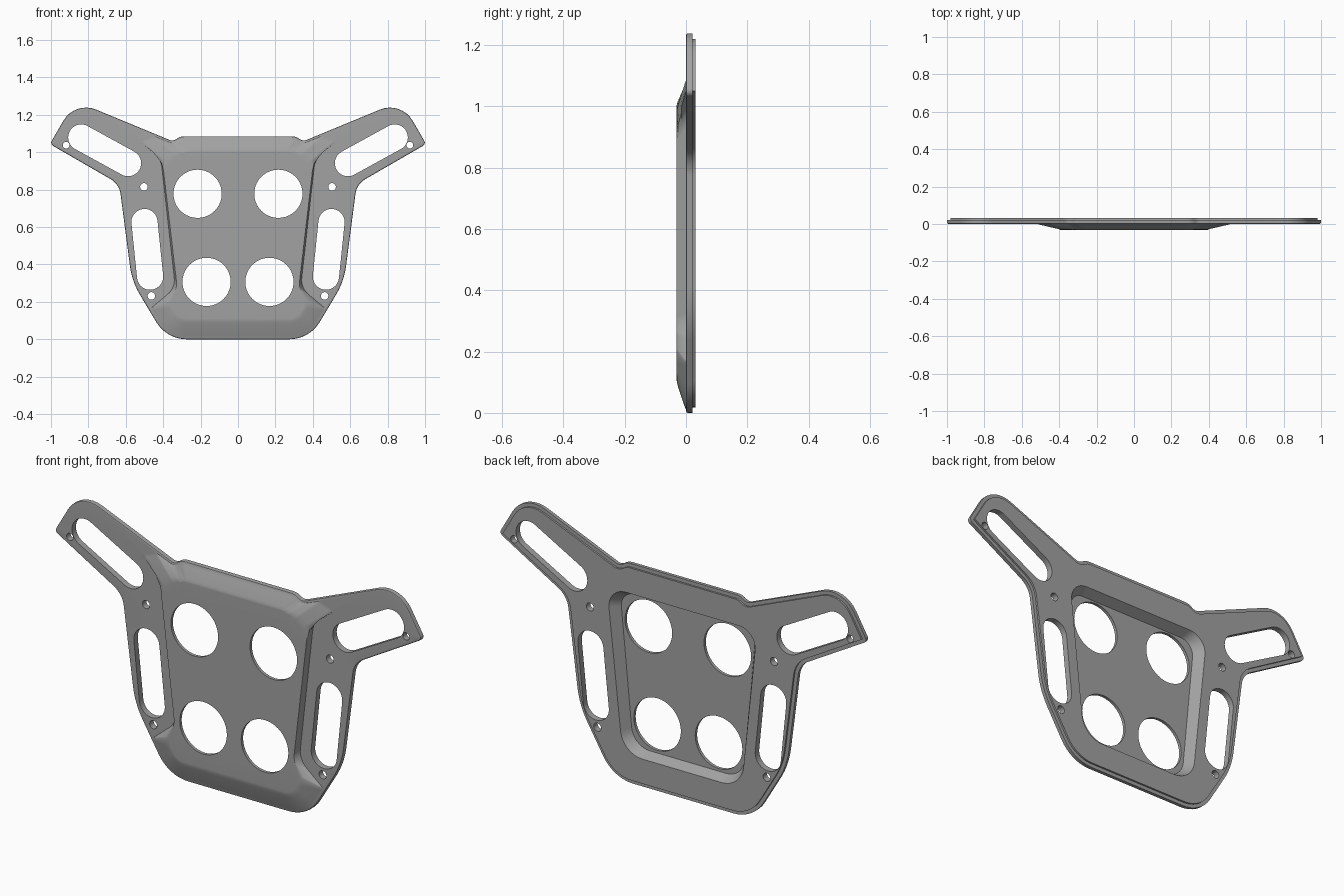
import bpy, bmesh, math
from mathutils import Vector

if "Cube" in bpy.data.objects:
    bpy.data.objects.remove(bpy.data.objects["Cube"], do_unlink=True)

grey = bpy.data.materials.new("satin grey")
grey.use_nodes = True
colour = (0.36, 0.36, 0.36, 1)
grey.diffuse_color = colour
grey.node_tree.nodes["Principled BSDF"].inputs["Base Color"].default_value = colour

bm = bmesh.new()


def rounded(half, steps=8):
    """Mirror half a profile of (x, z, radius) corners and fillet every corner."""
    corners = half + [(-x, z, r) for x, z, r in reversed(half)]
    pts = []
    for i, (x, z, r) in enumerate(corners):
        p = Vector((x, z))
        a = Vector(corners[i - 1][:2]) - p
        b = Vector(corners[(i + 1) % len(corners)][:2]) - p
        slope = math.tan(a.angle(b) / 2)
        cut = min(r / slope, a.length * 0.49, b.length * 0.49)
        a.normalize()
        b.normalize()
        rad = cut * slope
        centre = p + (a + b).normalized() * math.hypot(cut, rad)
        u = p + a * cut - centre
        v = p + b * cut - centre
        turn = math.atan2(u.x * v.y - u.y * v.x, u.dot(v))
        start = math.atan2(u.y, u.x)
        for k in range(steps + 1):
            t = start + turn * k / steps
            pts.append(centre + rad * Vector((math.cos(t), math.sin(t))))
    return pts


def inset(pts, d):
    """Move a clockwise profile inward by d."""
    out = []
    for i, p in enumerate(pts):
        t1 = (p - pts[i - 1]).normalized()
        t2 = (pts[(i + 1) % len(pts)] - p).normalized()
        t = (t1 + t2).normalized()
        out.append(p + Vector((t.y, -t.x)) * d / max(0.5, t.dot(t1)))
    return out


def slot(x1, z1, x2, z2, r, steps=20):
    """Capsule outline; equal ends give a circle."""
    a = math.atan2(z2 - z1, x2 - x1)
    pts = []
    for x, z, start in ((x2, z2, a - math.pi / 2), (x1, z1, a + math.pi / 2)):
        for k in range(steps + (x1 != x2)):
            t = start + math.pi * k / steps
            pts.append(Vector((x + r * math.cos(t), z + r * math.sin(t))))
    return pts


def skin(*rings):
    """Wall through (points, y) rings; returns the first and last vertex loops."""
    loops = [[bm.verts.new((p.x, y, p.y)) for p in pts] for pts, y in rings]
    n = len(loops[0])
    for lo, hi in zip(loops, loops[1:]):
        for i in range(n):
            bm.faces.new((lo[i], lo[(i + 1) % n], hi[(i + 1) % n], hi[i]))
    return loops[0], loops[-1]


def fill(*loops):
    """Flat face bounded by the first loop, with the other loops as holes."""
    edges = [bm.edges.get((loop[i - 1], loop[i]))
             for loop in loops for i in range(len(loop))]
    bmesh.ops.triangle_fill(bm, use_beauty=True, use_dissolve=False,
                            edges=edges, normal=(0, 1, 0))


# Winged plate rim with a softened front edge and a stepped lip on the back
outline = rounded([
    (0.31, 1.085, 0.08), (0.347, 1.058, 0.06), (0.872, 1.275, 0.14),
    (1.006, 1.044, 0.02), (0.635, 0.83, 0.11), (0.567, 0.31, 0.4),
    (0.382, 0, 0.19)])
lip = inset(outline, 0.018)
plate_front, plate_back = skin(
    (inset(outline, 0.006), 0), (inset(outline, 0.002), 0.002),
    (outline, 0.006), (outline, 0.022), (lip, 0.022), (lip, 0.031))

# Raised centre pad, flaring into the arms and the bottom corners
foot = rounded([
    (0.31, 1.075, 0.08), (0.347, 1.047, 0.06), (0.45, 1.087, 0.02),
    (0.53, 1.058, 0.01), (0.415, 0.99, 0.13), (0.335, 0.275, 0.1),
    (0.467, 0.165, 0.01), (0.374, 0.01, 0.18)])
crown = rounded([
    (0.26, 1.0, 0.05), (0.29, 0.998, 0.05), (0.33, 0.975, 0.05),
    (0.37, 0.94, 0.05), (0.398, 0.9, 0.05), (0.326, 0.285, 0.1),
    (0.365, 0.19, 0.05), (0.31, 0.11, 0.07)])
profile = [(0, 0), (0.1, -0.004), (0.4, -0.0145), (0.75, -0.0258),
           (0.88, -0.0293), (1, -0.031)]
pad_foot, pad_top = skin(
    *[([f.lerp(c, t) for f, c in zip(foot, crown)], y) for t, y in profile])

# Tapered recess in the back
recess_rim, recess_floor = skin(
    (rounded([(0.41, 0.94, 0.09), (0.325, 0.14, 0.12)]), 0.031),
    (rounded([(0.372, 0.915, 0.07), (0.3, 0.165, 0.1)]), -0.016))

# Walls of the round windows in the pad, and of the slots and screw holes
windows, openings = [], []
for s in (-1, 1):
    for x, z in ((0.216, 0.778), (0.168, 0.307)):
        circle = slot(s * x, z, s * x, z, 0.129)
        windows.append(skin((circle, -0.031), (circle, -0.016)))
    for x1, z1, x2, z2, r in (
            (0.588, 0.942, 0.838, 1.079, 0.07), (0.5, 0.627, 0.47, 0.335, 0.07),
            (0.503, 0.815, 0.503, 0.815, 0.02), (0.463, 0.232, 0.463, 0.232, 0.02),
            (0.919, 1.038, 0.919, 1.038, 0.018)):
        hole = slot(s * x1, z1, s * x2, z2, r)
        openings.append(skin((hole, 0), (hole, 0.031)))

# Flat faces: plate front and back, pad top, recess floor
fill(plate_front, pad_foot, *[front for front, back in openings])
fill(plate_back, recess_rim, *[back for front, back in openings])
fill(pad_top, *[front for front, back in windows])
fill(recess_floor, *[back for front, back in windows])

bmesh.ops.recalc_face_normals(bm, faces=bm.faces)
if bm.calc_volume(signed=True) < 0:
    bmesh.ops.reverse_faces(bm, faces=bm.faces)
mesh = bpy.data.meshes.new("mounting_plate")
bm.to_mesh(mesh)
bm.free()
mesh.materials.append(grey)
plate = bpy.data.objects.new("mounting_plate", mesh)
bpy.context.collection.objects.link(plate)

# Smooth the curved walls and keep the creases sharp
bpy.ops.object.select_all(action='DESELECT')
bpy.context.view_layer.objects.active = plate
plate.select_set(True)
bpy.ops.object.shade_smooth_by_angle(angle=math.radians(28))
weighted = plate.modifiers.new("weighted_normals", 'WEIGHTED_NORMAL')
weighted.keep_sharp = True
